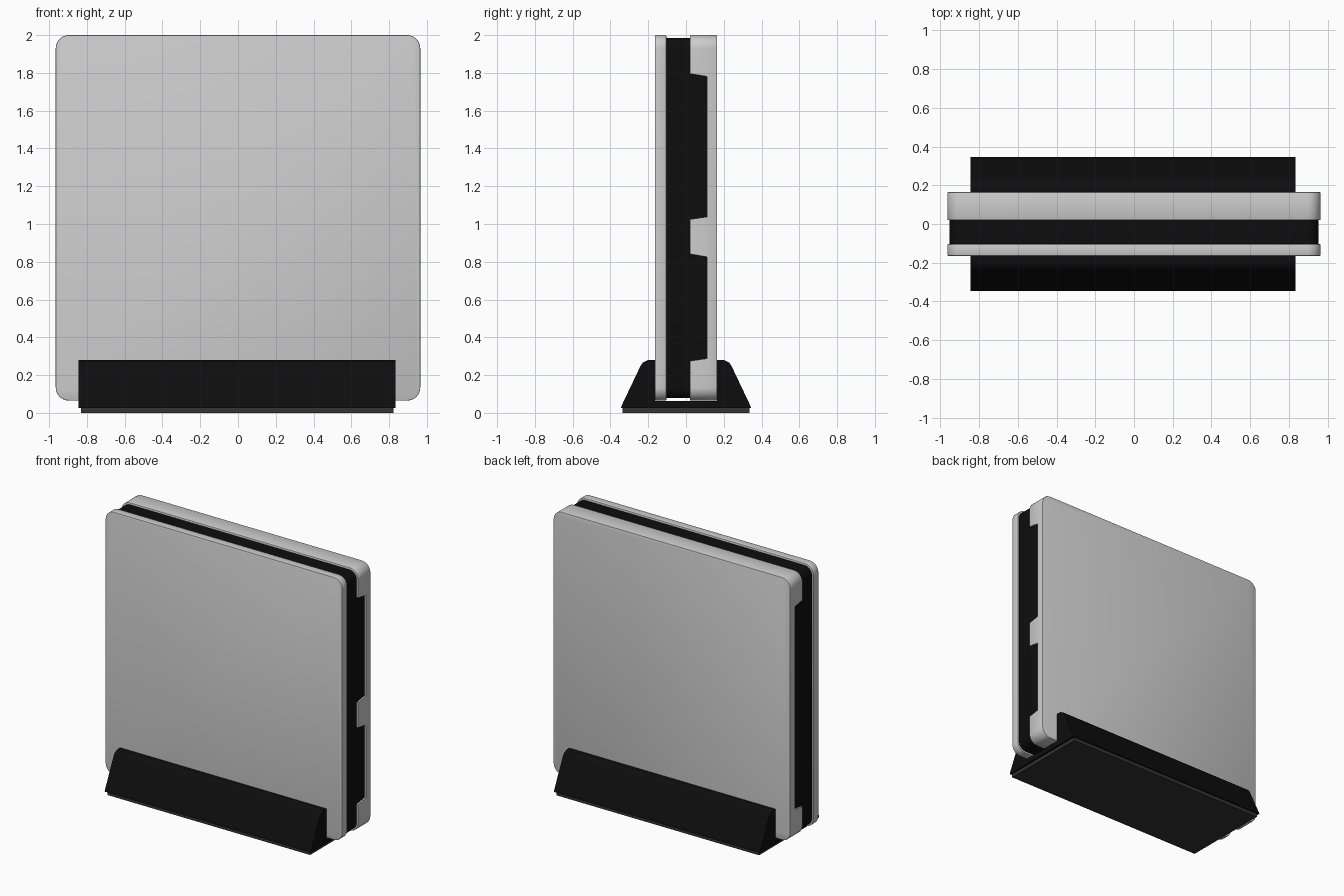
import bpy, math

if "Cube" in bpy.data.objects:
    bpy.data.objects.remove(bpy.data.objects["Cube"])


def material(name, v):
    m = bpy.data.materials.new(name)
    m.diffuse_color = (v, v, v, 1)
    m.use_nodes = True
    m.node_tree.nodes["Principled BSDF"].inputs["Base Color"].default_value = m.diffuse_color
    return m


GREY = material("light_grey", 0.60)
BLACK = material("black", 0.004)
DARK = material("dark_grey", 0.033)


def prism(name, pts, lo, hi, axis, mat):
    """Extrude a 2D outline along x (pts = y,z) or along y (pts = x,z)."""
    def place(p, d):
        return (d, p[0], p[1]) if axis == 'x' else (p[0], d, p[1])
    n = len(pts)
    verts = [place(p, lo) for p in pts] + [place(p, hi) for p in pts]
    faces = [tuple(range(n))[::-1], tuple(range(n, 2 * n))]
    faces += [(i, (i + 1) % n, n + (i + 1) % n, n + i) for i in range(n)]
    if axis == 'y':
        faces = [f[::-1] for f in faces]
    me = bpy.data.meshes.new(name)
    me.from_pydata(verts, [], faces)
    me.materials.append(mat)
    ob = bpy.data.objects.new(name, me)
    bpy.context.collection.objects.link(ob)
    return ob


def rounded(hx, z0, z1, r, seg=10):
    pts = []
    corners = [(hx - r, z1 - r), (-hx + r, z1 - r), (-hx + r, z0 + r), (hx - r, z0 + r)]
    for k, (cx, cz) in enumerate(corners):
        for i in range(seg + 1):
            a = (k + i / seg) * math.pi / 2
            pts.append((cx + r * math.cos(a), cz + r * math.sin(a)))
    return pts


def activate(ob):
    bpy.ops.object.select_all(action='DESELECT')
    ob.select_set(True)
    bpy.context.view_layer.objects.active = ob


def bevel(ob, w):
    m = ob.modifiers.new("edge", 'BEVEL')
    m.width, m.segments = w, 2
    m.limit_method, m.angle_limit = 'ANGLE', math.radians(50)
    activate(ob)
    bpy.ops.object.modifier_apply(modifier=m.name)


def smooth(ob):
    activate(ob)
    bpy.ops.object.shade_smooth_by_angle(angle=math.radians(35))


# Outer shells and dark core
shell = rounded(0.965, 0.065, 2.0, 0.07)
front = prism("front_panel", shell, -0.165, -0.104, 'y', GREY)
back = prism("back_panel", shell, 0.02, 0.165, 'y', GREY)
core = prism("core", rounded(0.953, 0.078, 1.986, 0.06), -0.104, 0.02, 'y', BLACK)
for ob in (front, back):
    bevel(ob, 0.005)

# Side notches in the back shell: two on the right, one long on the left
notches = [(1, 0.84 + 0.19, 1.79), (1, 0.28, 0.835), (-1, 0.28, 1.79)]


def notch_outline(z0, z1, y0):
    return [(y0, z0 - 0.007), (0.11, z0 + 0.008), (0.11, z1 - 0.009), (y0, z1 + 0.008)]


for k, (side, z0, z1) in enumerate(notches):
    lo, hi = sorted((side * 0.90, side * 1.1))
    cutter = prism("notch_cutter", notch_outline(z0, z1, 0.01), lo, hi, 'x', BLACK)
    cutter.hide_render = True
    m = back.modifiers.new("notch", 'BOOLEAN')
    m.operation, m.solver, m.object = 'DIFFERENCE', 'EXACT', cutter
    activate(back)
    bpy.ops.object.modifier_apply(modifier=m.name)
    bpy.data.objects.remove(cutter)
    # Dark side wall showing inside the notch
    lo, hi = sorted((side * 0.90, side * 0.953))
    prism(f"side_inset_{k + 1}", notch_outline(z0, z1, 0.02), lo, hi, 'x', BLACK)

for ob in (front, back, core):
    smooth(ob)

# Stand cradle with a slot for the body
half = [(0.345, 0.025), (0.34, 0.04), (0.24, 0.25), (0.23, 0.265),
        (0.20, 0.28), (0.165, 0.28), (0.165, 0.064)]
prism("stand", half + [(-y, z) for y, z in reversed(half)], -0.845, 0.835, 'x', BLACK)

# Foot pad under the stand
prism("foot_pad", [(-0.335, 0), (0.335, 0), (0.335, 0.025), (-0.335, 0.025)],
      -0.83, 0.822, 'x', DARK)
